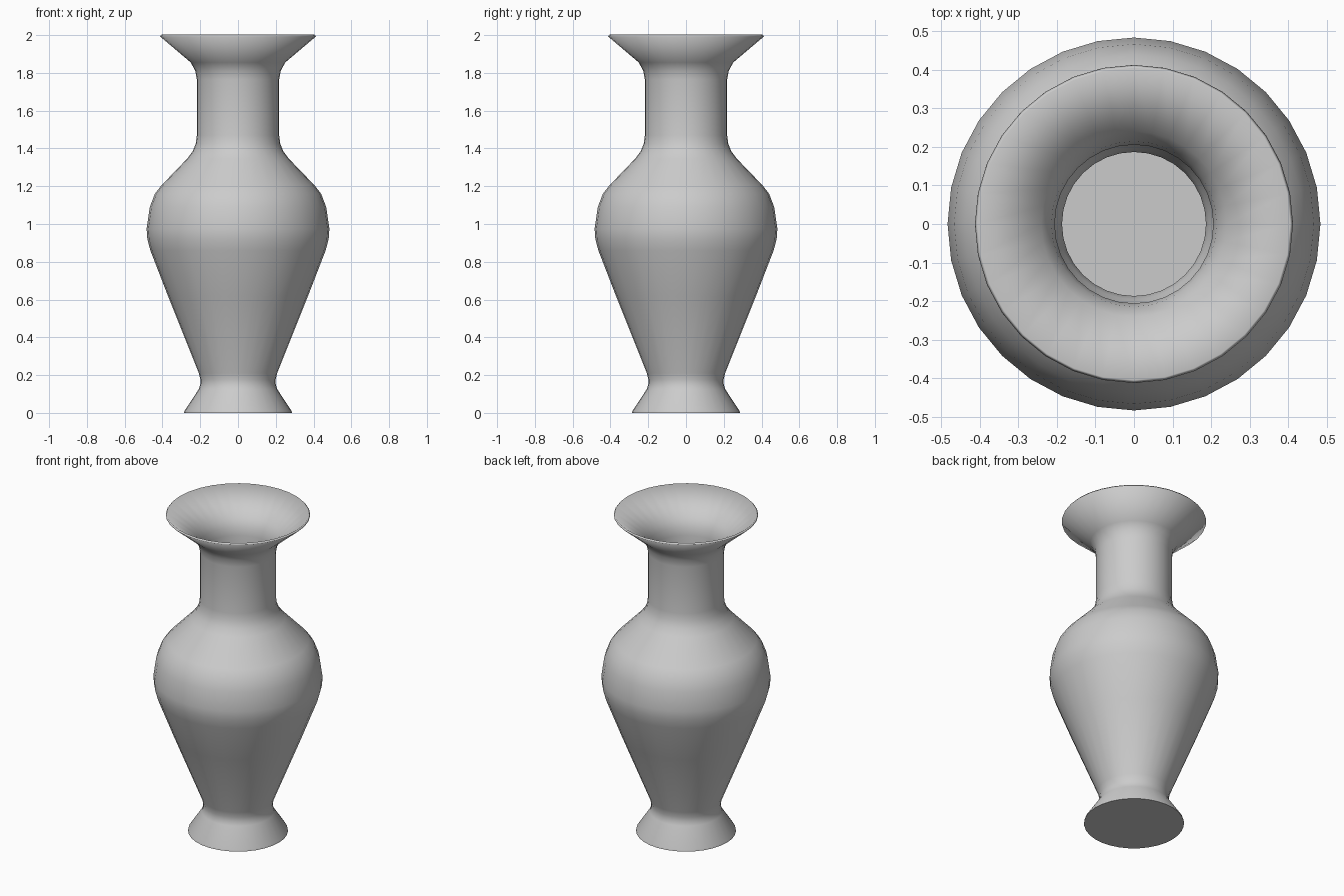
import bpy, bmesh, math

if "Cube" in bpy.data.objects:
    bpy.data.objects.remove(bpy.data.objects["Cube"])

SEGMENTS = 32

# outer silhouette (radius, height), foot to lip
profile = [
    (0.286, 0.0), (0.284, 0.01), (0.208, 0.125), (0.2, 0.15), (0.199, 0.175),
    (0.207, 0.21), (0.37, 0.617), (0.464, 0.86), (0.48, 0.92), (0.484, 0.975),
    (0.467, 1.09), (0.44, 1.16), (0.405, 1.205), (0.27, 1.345), (0.24, 1.385),
    (0.224, 1.425), (0.218, 1.47), (0.218, 1.765), (0.226, 1.81),
    (0.25, 1.855), (0.413, 1.993),
]

# revolve the silhouette and close the base
bm = bmesh.new()
rings = []
for r, z in profile:
    rings.append([bm.verts.new((r * math.cos(2 * math.pi * i / SEGMENTS),
                                r * math.sin(2 * math.pi * i / SEGMENTS), z))
                  for i in range(SEGMENTS)])
for low, high in zip(rings, rings[1:]):
    for i in range(SEGMENTS):
        j = (i + 1) % SEGMENTS
        bm.faces.new((low[i], low[j], high[j], high[i]))
bm.faces.new(rings[0][::-1])

mesh = bpy.data.meshes.new("vase")
bm.to_mesh(mesh)
bm.free()
vase = bpy.data.objects.new("vase", mesh)
bpy.context.collection.objects.link(vase)

# smooth body with a crisp base edge
bpy.context.view_layer.objects.active = vase
vase.select_set(True)
bpy.ops.object.shade_smooth_by_angle(angle=math.radians(40))

# thin hollow wall, grown inwards
wall = vase.modifiers.new("wall", 'SOLIDIFY')
wall.thickness = 0.012
wall.offset = -1
wall.use_even_offset = True
